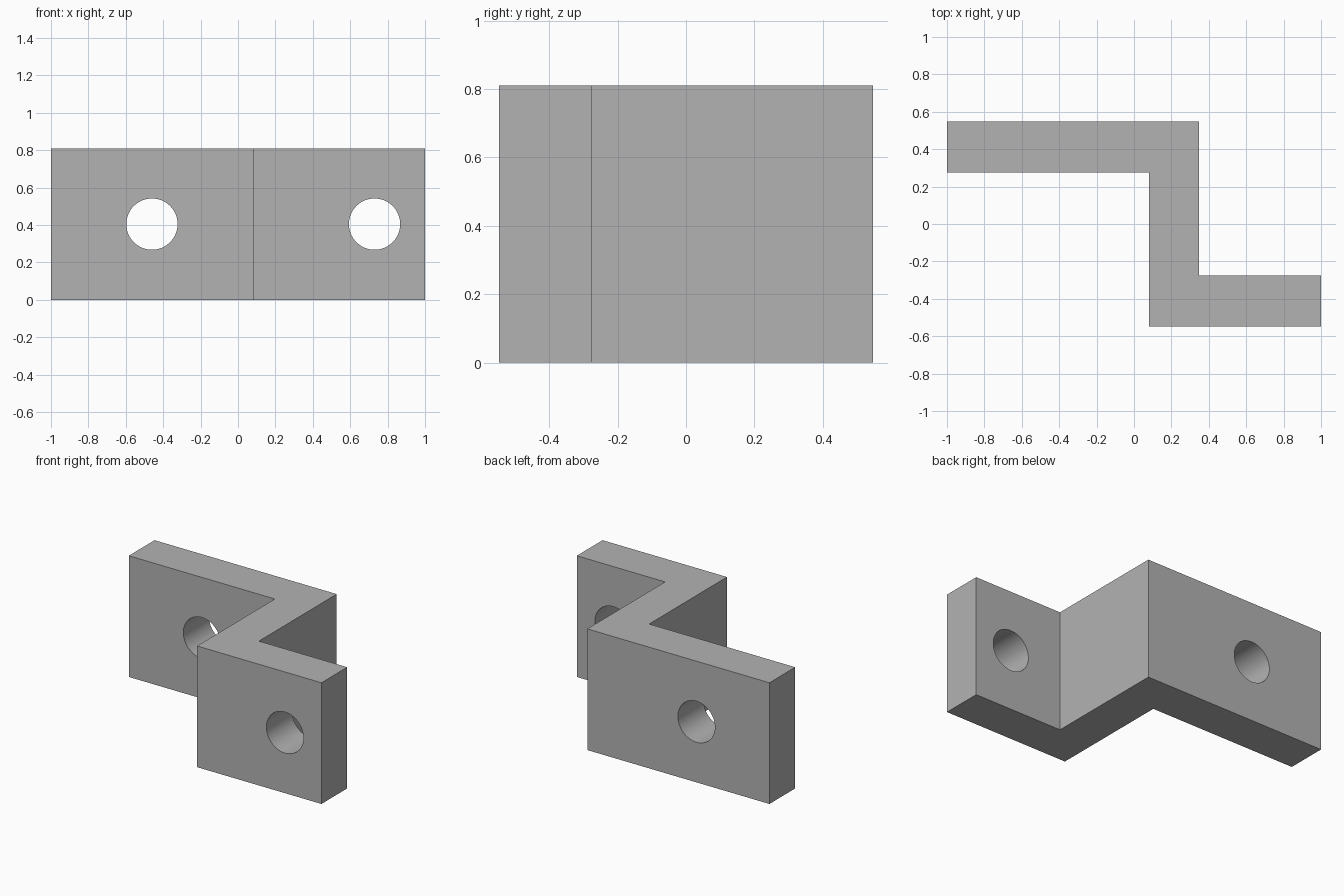
import bpy
import bmesh
import math

cube = bpy.data.objects.get("Cube")
if cube:
    bpy.data.objects.remove(cube, do_unlink=True)

HEIGHT = 0.81
HOLE_RADIUS = 0.137

grey = bpy.data.materials.new("plain grey")
grey.use_nodes = True
colour = (0.45, 0.45, 0.45, 1)
grey.diffuse_color = colour
grey.node_tree.nodes["Principled BSDF"].inputs["Base Color"].default_value = colour

# Z-shaped bracket: plan profile extruded upwards
profile = [(-1, 0.275), (0.08, 0.275), (0.08, -0.547), (1, -0.547),
           (1, -0.275), (0.347, -0.275), (0.347, 0.547), (-1, 0.547)]
bm = bmesh.new()
base = bm.faces.new([bm.verts.new((x, y, 0)) for x, y in profile])
top = bmesh.ops.extrude_face_region(bm, geom=[base])["geom"]
bmesh.ops.translate(bm, vec=(0, 0, HEIGHT),
                    verts=[v for v in top if isinstance(v, bmesh.types.BMVert)])
bmesh.ops.recalc_face_normals(bm, faces=bm.faces)
mesh = bpy.data.meshes.new("bracket")
bm.to_mesh(mesh)
bm.free()
mesh.materials.append(grey)
bracket = bpy.data.objects.new("bracket", mesh)
bpy.context.collection.objects.link(bracket)


# Round bolt hole through each flange
def drill(name, x, y):
    bpy.ops.mesh.primitive_cylinder_add(
        vertices=64, radius=HOLE_RADIUS, depth=0.5,
        location=(x, y, HEIGHT / 2), rotation=(math.pi / 2, 0, 0))
    cutter = bpy.context.object
    cutter.name = name
    cutter.data.materials.append(grey)
    cut = bracket.modifiers.new(name, "BOOLEAN")
    cut.operation = "DIFFERENCE"
    cut.solver = "EXACT"
    cut.object = cutter
    bpy.ops.object.select_all(action="DESELECT")
    bracket.select_set(True)
    bpy.context.view_layer.objects.active = bracket
    bpy.ops.object.modifier_apply(modifier=name)
    bpy.data.objects.remove(cutter, do_unlink=True)


drill("rear_flange_hole", -0.46, 0.411)
drill("front_flange_hole", 0.73, -0.411)

# Smooth hole walls, crisp bracket edges
bpy.ops.object.shade_smooth_by_angle(angle=math.radians(30))
